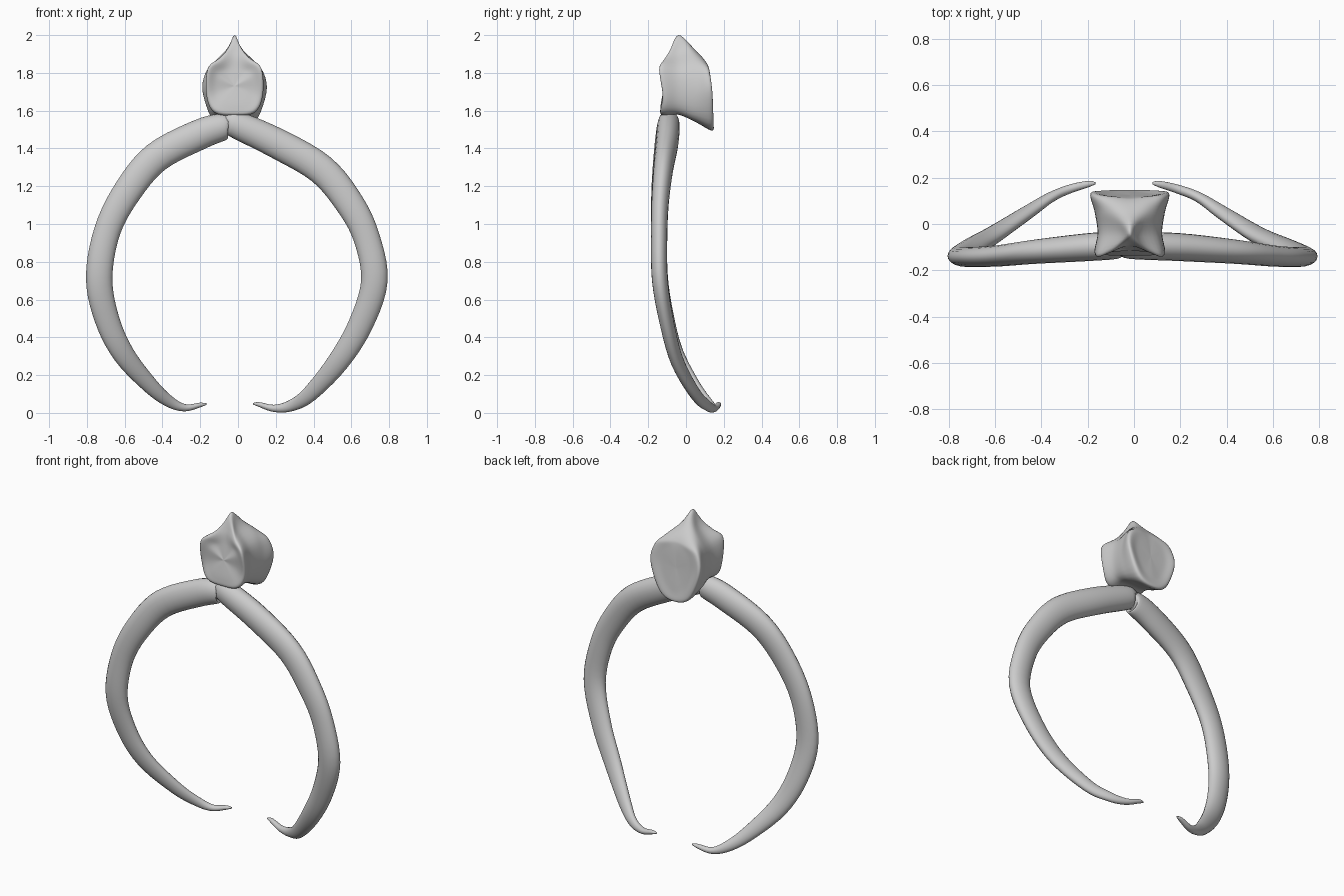
import bpy, math
from mathutils import Vector

if "Cube" in bpy.data.objects:
    bpy.data.objects.remove(bpy.data.objects["Cube"])


def spline(pts, steps, closed=False):
    """Catmull-Rom interpolation through a list of vectors."""
    n, out = len(pts), []
    for i in range(n if closed else n - 1):
        if closed:
            a, b, c, d = (pts[(i + k) % n] for k in (-1, 0, 1, 2))
        else:
            a, b, c, d = (pts[min(max(i + k, 0), n - 1)] for k in (-1, 0, 1, 2))
        for s in range(steps):
            t = s / steps
            out.append(0.5 * (2 * b + (c - a) * t + (2 * a - 5 * b + 4 * c - d) * t * t
                              + (3 * b - 3 * c + d - a) * t ** 3))
    if not closed:
        out.append(pts[-1].copy())
    return out


def skin(name, rings, start, end):
    """Closed smooth surface over equal rings, with a pole at each end."""
    m, verts, faces = len(rings[0]), [], []
    for r in rings:
        verts += r
    verts += [start, end]
    s, e = len(verts) - 2, len(verts) - 1
    last = (len(rings) - 1) * m
    for j in range(m):
        k = (j + 1) % m
        faces.append((s, k, j))
        faces.append((e, last + j, last + k))
        for i in range(len(rings) - 1):
            faces.append((i * m + j, i * m + k, (i + 1) * m + k, (i + 1) * m + j))
    me = bpy.data.meshes.new(name)
    me.from_pydata(verts, [], faces)
    ob = bpy.data.objects.new(name, me)
    bpy.context.collection.objects.link(ob)
    bpy.context.view_layer.objects.active = ob
    ob.select_set(True)
    bpy.ops.object.mode_set(mode='EDIT')
    bpy.ops.mesh.select_all(action='SELECT')
    bpy.ops.mesh.normals_make_consistent(inside=False)
    bpy.ops.object.mode_set(mode='OBJECT')
    me.polygons.foreach_set("use_smooth", [True] * len(me.polygons))
    ob.select_set(False)


def rib(name, path):
    """Oval tube along (x, y, z) points with in-plane and depth radii."""
    pts = spline([Vector(p[:3]) for p in path], 5)
    rad = spline([Vector((p[3], p[4], 0)) for p in path], 5)
    rings = []
    for i, p in enumerate(pts):
        t = (pts[min(i + 1, len(pts) - 1)] - pts[max(i - 1, 0)]).normalized()
        side = t.cross(Vector((0, 1, 0))).normalized()
        deep = side.cross(t)
        rings.append([p + side * rad[i].x * math.cos(a) + deep * rad[i].y * math.sin(a)
                      for a in (2 * math.pi * k / 20 for k in range(20))])
    skin(name, rings, pts[0], pts[-1])


# Depth and radii shared by both ribs; each side has its own front outline
depth = [(-.09, .045, .04), (-.092, .07, .058), (-.10, .08, .06), (-.12, .08, .052),
         (-.137, .076, .046), (-.142, .07, .043), (-.138, .07, .042), (-.10, .065, .038),
         (-.045, .057, .034), (.05, .042, .028), (.115, .03, .022), (.15, .019, .019),
         (.172, .012, .014), (.176, .004, .005)]
left = [(-.05, 1.515), (-.075, 1.515), (-.2, 1.475), (-.43, 1.355), (-.58, 1.18), (-.69, .97),
        (-.735, .72), (-.695, .50), (-.605, .31), (-.46, .14), (-.36, .058), (-.28, .027),
        (-.2, .042), (-.167, .047)]
right = [(-.05, 1.535), (-.02, 1.53), (.2, 1.43), (.44, 1.29), (.59, 1.11), (.68, .93),
         (.722, .70), (.65, .47), (.53, .27), (.38, .10), (.28, .038), (.19, .024),
         (.11, .045), (.08, .048)]
for name, line in (("left_rib", left), ("right_rib", right)):
    rib(name, [(x, d[0], z, d[1], d[2]) for (x, z), d in zip(line, depth)])

# Vertebra: half outlines from bottom centre to top centre, front to back
halves = [
    [(0, -.135, 1.62), (.07, -.132, 1.63), (.09, -.118, 1.70), (.09, -.122, 1.78),
     (.05, -.105, 1.81), (0, -.10, 1.82)],
    [(0, -.125, 1.575), (.105, -.125, 1.592), (.147, -.118, 1.68), (.142, -.138, 1.82),
     (.085, -.12, 1.865), (0, -.085, 1.905)],
    [(0, -.04, 1.58), (.10, -.04, 1.59), (.137, -.04, 1.68), (.125, -.04, 1.81),
     (.042, -.04, 1.91), (0, -.04, 2.0)],
    [(0, .05, 1.54), (.11, .05, 1.56), (.15, .05, 1.68), (.135, .05, 1.81),
     (.075, .05, 1.89), (0, .05, 1.92)],
    [(0, .14, 1.495), (.10, .14, 1.535), (.167, .135, 1.70), (.145, .12, 1.81),
     (.08, .11, 1.85), (0, .10, 1.865)],
    [(0, .14, 1.56), (.06, .135, 1.60), (.10, .128, 1.70), (.08, .122, 1.78),
     (.04, .118, 1.81), (0, .115, 1.82)],
]
mid = -.018
front_pole, back_pole = Vector((mid, -.115, 1.73)), Vector((mid, .125, 1.70))
loops = []
for h in halves:
    full = h + [(-u, y, z) for u, y, z in h[-2:0:-1]]
    loops.append(spline([Vector((mid + u, y, z)) for u, y, z in full], 5, True))
columns = [spline([front_pole] + list(c) + [back_pole], 6) for c in zip(*loops)]
rings = list(zip(*columns))[1:-1]
skin("vertebra", [list(r) for r in rings], front_pole, back_pole)
